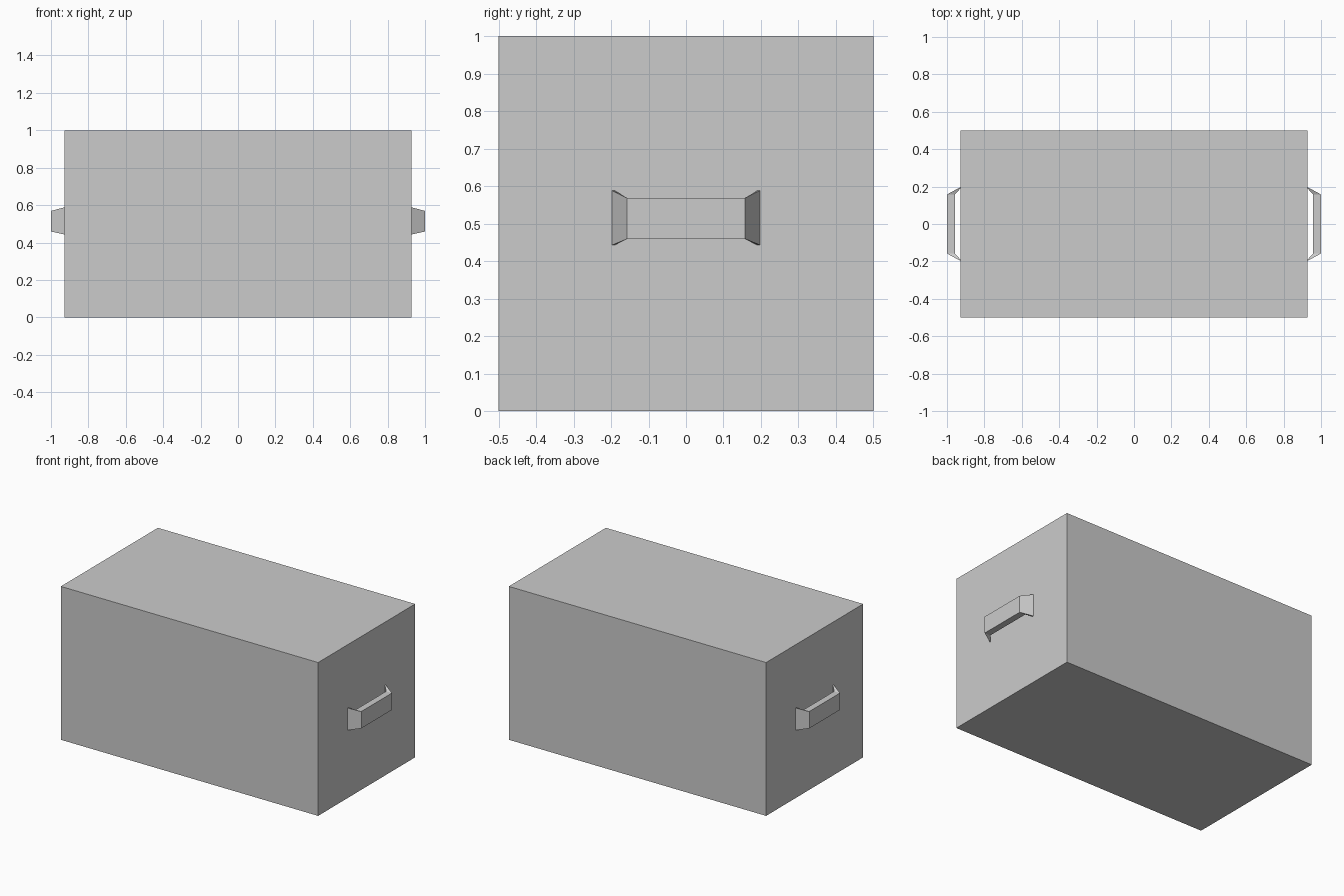
import bpy
import bmesh

cube = bpy.data.objects.get("Cube")
if cube:
    bpy.data.objects.remove(cube, do_unlink=True)

grey = bpy.data.materials.new("plain grey")
grey.use_nodes = True
colour = (0.6, 0.6, 0.6, 1)
grey.diffuse_color = colour
grey.node_tree.nodes["Principled BSDF"].inputs["Base Color"].default_value = colour

HALF_LENGTH = 0.928


def add_object(name, bm):
    bmesh.ops.recalc_face_normals(bm, faces=bm.faces)
    mesh = bpy.data.meshes.new(name)
    bm.to_mesh(mesh)
    bm.free()
    mesh.materials.append(grey)
    obj = bpy.data.objects.new(name, mesh)
    bpy.context.collection.objects.link(obj)


def add_handle(name, side):
    # Sweep four-cornered sections along a flattened bracket path
    bm = bmesh.new()
    root = [(HALF_LENGTH, 0.19), (HALF_LENGTH, 0.197)]
    bend = [(0.958, 0.158), (1.0, 0.158)]
    root_z, bend_z = (0.443, 0.588), (0.459, 0.569)
    sections = []
    for points, heights, end in ((root, root_z, -1), (bend, bend_z, -1),
                                 (bend, bend_z, 1), (root, root_z, 1)):
        (xi, yi), (xo, yo) = points
        low, high = heights
        corners = [(xi, yi, low), (xo, yo, low), (xo, yo, high), (xi, yi, high)]
        sections.append([bm.verts.new((side * x, end * y, z)) for x, y, z in corners])
    for a, b in zip(sections, sections[1:]):
        for i in range(4):
            j = (i + 1) % 4
            bm.faces.new((a[i], a[j], b[j], b[i]))
    bm.faces.new(sections[0])
    bm.faces.new(sections[-1])
    add_object(name, bm)


# Closed box body
body = bmesh.new()
bmesh.ops.create_cube(body, size=1)
for v in body.verts:
    v.co.x *= 2 * HALF_LENGTH
    v.co.z += 0.5
add_object("box_body", body)

# Carrying handle on each end
add_handle("left_handle", 1)
add_handle("right_handle", -1)
